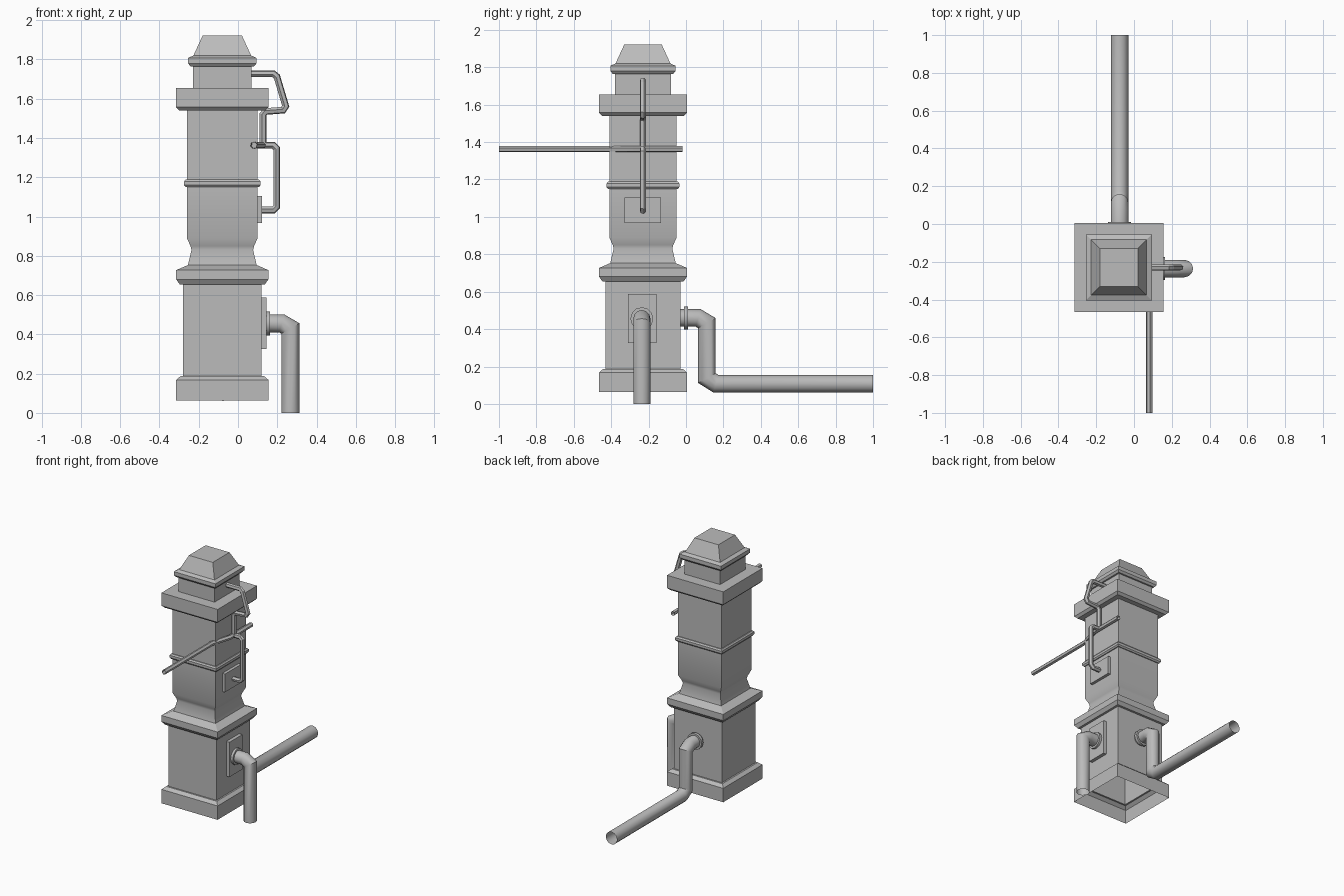
import bpy, bmesh, math
from mathutils import Vector

cube = bpy.data.objects.get("Cube")
if cube:
    bpy.data.objects.remove(cube)

CX, CY = -0.08, -0.23      # tower axis

grey = bpy.data.materials.new("light_grey")
grey.use_nodes = True
colour = (0.5, 0.5, 0.5, 1)
grey.diffuse_color = colour
grey.node_tree.nodes["Principled BSDF"].inputs["Base Color"].default_value = colour


def finish(name, bm, smooth=None):
    mesh = bpy.data.meshes.new(name)
    bmesh.ops.recalc_face_normals(bm, faces=bm.faces)
    bm.to_mesh(mesh)
    bm.free()
    mesh.materials.append(grey)
    obj = bpy.data.objects.new(name, mesh)
    bpy.context.collection.objects.link(obj)
    if smooth:
        bpy.ops.object.select_all(action='DESELECT')
        obj.select_set(True)
        bpy.context.view_layer.objects.active = obj
        bpy.ops.object.shade_smooth_by_angle(angle=math.radians(smooth))
    return obj


def bridge(bm, a, b):
    n = len(a)
    for i in range(n):
        j = (i + 1) % n
        bm.faces.new((a[i], a[j], b[j], b[i]))


def square_tower(name, profile):
    """Stack square rings of (half width, height), open below and capped above."""
    bm = bmesh.new()
    last = None
    for h, z in profile:
        ring = [bm.verts.new((CX + sx * h, CY + sy * h, z))
                for sx, sy in ((-1, -1), (1, -1), (1, 1), (-1, 1))]
        if last:
            bridge(bm, last, ring)
        last = ring
    bm.faces.new(last)
    return finish(name, bm, 28)


def pipe(name, path, radius, sides, smooth=None, capped=False):
    """Sweep a round section along a path with mitred corners."""
    pts = [Vector(p) for p in path]
    dirs = [(b - a).normalized() for a, b in zip(pts, pts[1:])]
    d = dirs[0]
    u = d.orthogonal().normalized()
    v = d.cross(u)
    angles = [2 * math.pi * (i + 0.5) / sides for i in range(sides)]
    ring = [pts[0] + radius * (u * math.cos(a) + v * math.sin(a)) for a in angles]
    bm = bmesh.new()
    rows = [[bm.verts.new(p) for p in ring]]
    for i in range(1, len(pts)):
        d = dirs[i - 1]
        n = (d + dirs[min(i, len(dirs) - 1)]).normalized()
        ring = [p + d * ((pts[i] - p).dot(n) / d.dot(n)) for p in ring]
        rows.append([bm.verts.new(p) for p in ring])
        bridge(bm, rows[-2], rows[-1])
    if capped:
        bm.faces.new(rows[0])
        bm.faces.new(rows[-1])
    return finish(name, bm, smooth)


def plate(name, x, y, z):
    bm = bmesh.new()
    bmesh.ops.create_cube(bm, size=1)
    for vert in bm.verts:
        for k, (lo, hi) in enumerate((x, y, z)):
            vert.co[k] = lo if vert.co[k] < 0 else hi
    return finish(name, bm)


# Tower shell: plinth, base, cornice, neck, shaft, band, collar, head, roof
square_tower("tower", [
    (0.235, 0.063), (0.235, 0.168), (0.212, 0.188), (0.2, 0.188),
    (0.2, 0.655), (0.217, 0.655), (0.235, 0.68), (0.235, 0.727),
    (0.175, 0.753), (0.157, 0.83), (0.162, 0.85), (0.18, 0.89),
    (0.18, 1.15), (0.187, 1.15), (0.195, 1.16), (0.195, 1.178),
    (0.187, 1.188), (0.18, 1.188), (0.18, 1.54), (0.218, 1.54),
    (0.235, 1.557), (0.235, 1.654), (0.15, 1.654), (0.15, 1.765),
    (0.162, 1.765), (0.174, 1.78), (0.174, 1.808), (0.147, 1.82),
    (0.1, 1.922)])

# Mounting plates on the side
plate("lower_plate", (0.11, 0.146), (-0.31, -0.157), (0.325, 0.588))
plate("upper_plate", (0.09, 0.122), (-0.33, -0.135), (0.967, 1.105))

# Large drain pipes with flanges
SY = -0.236
pipe("side_pipe", [(0.14, SY, 0.456), (0.222, SY, 0.456), (0.267, SY, 0.43),
                   (0.267, SY, 0)], 0.046, 12, 35)
pipe("side_flange", [(0.142, SY, 0.456), (0.164, SY, 0.456)], 0.061, 12, 35, True)
BX = -0.076
pipe("back_pipe", [(BX, -0.035, 0.46), (BX, 0.065, 0.46), (BX, 0.112, 0.432),
                   (BX, 0.112, 0.138), (BX, 0.16, 0.108), (BX, 1, 0.108)],
     0.047, 12, 35)
pipe("back_flange", [(BX, -0.012, 0.46), (BX, 0.01, 0.46)], 0.061, 12, 35, True)

# Thin pipes running down the side
R = 0.0175
pipe("upper_thin_pipe", [(x, CY, z) for x, z in (
    (0.06, 1.727), (0.18, 1.727), (0.198, 1.713), (0.243, 1.562),
    (0.23, 1.542), (0.14, 1.535), (0.127, 1.52), (0.127, 1.36))], R, 6)
pipe("lower_thin_pipe", [(x, CY, z) for x, z in (
    (0.127, 1.363), (0.18, 1.363), (0.197, 1.346), (0.197, 1.05),
    (0.18, 1.033), (0.11, 1.033))], R, 6)
pipe("front_thin_pipe", [(0.08, -1, 1.363), (0.08, -0.43, 1.363),
                         (0.125, -0.28, 1.363), (0.125, -0.02, 1.363)], R, 6)
